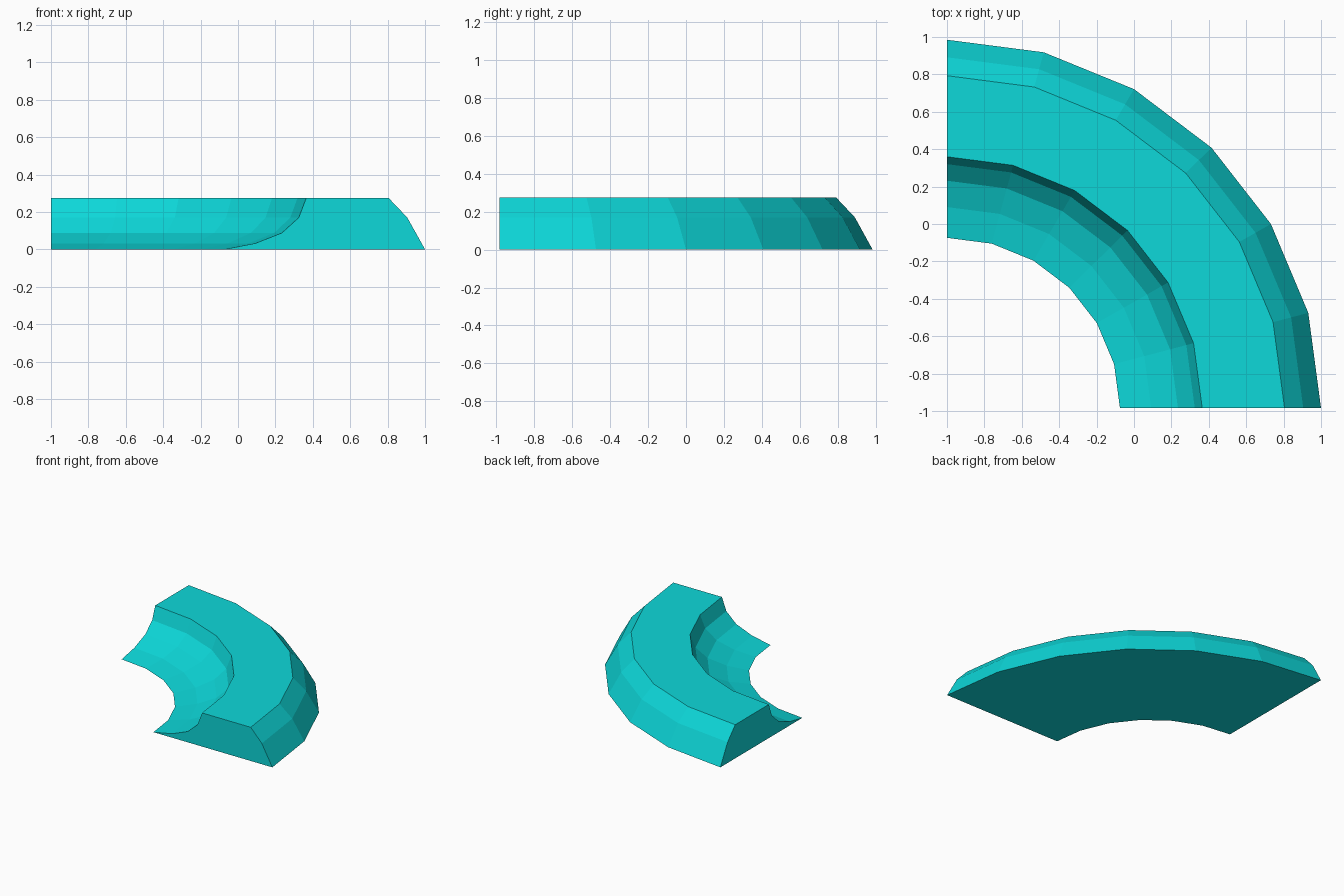
import bpy, bmesh, math

cube = bpy.data.objects.get("Cube")
if cube:
    bpy.data.objects.remove(cube, do_unlink=True)

# Single turquoise colour
colour = (0.004, 0.69, 0.70, 1.0)
turquoise = bpy.data.materials.new("turquoise")
turquoise.use_nodes = True
turquoise.diffuse_color = colour
turquoise.node_tree.nodes["Principled BSDF"].inputs["Base Color"].default_value = colour

# Cross-section as (radius, height), from outer foot over the top to the inner lip
PROFILE = [(2.0, 0), (1.905, 0.17), (1.805, 0.275), (1.365, 0.275),
           (1.325, 0.17), (1.235, 0.088), (1.092, 0.032), (0.925, 0)]
SEGMENTS = 6
DEPTH = 0.985          # slight squash in y

# Sweep the cross-section through a quarter turn
bm = bmesh.new()
rings = []
for i in range(SEGMENTS + 1):
    a = math.radians(90 * i / SEGMENTS)
    rings.append([bm.verts.new((r * math.cos(a) - 1, DEPTH * (r * math.sin(a) - 1), z))
                  for r, z in PROFILE])

n = len(PROFILE)
for ring, following in zip(rings, rings[1:]):
    for j in range(n):
        k = (j + 1) % n
        bm.faces.new((ring[j], following[j], following[k], ring[k]))

# Flat end caps
bm.faces.new(rings[0])
bm.faces.new(rings[-1])
bmesh.ops.recalc_face_normals(bm, faces=bm.faces)

mesh = bpy.data.meshes.new("curved_bank")
bm.to_mesh(mesh)
bm.free()
mesh.materials.append(turquoise)
bank = bpy.data.objects.new("curved_bank", mesh)
bpy.context.collection.objects.link(bank)
